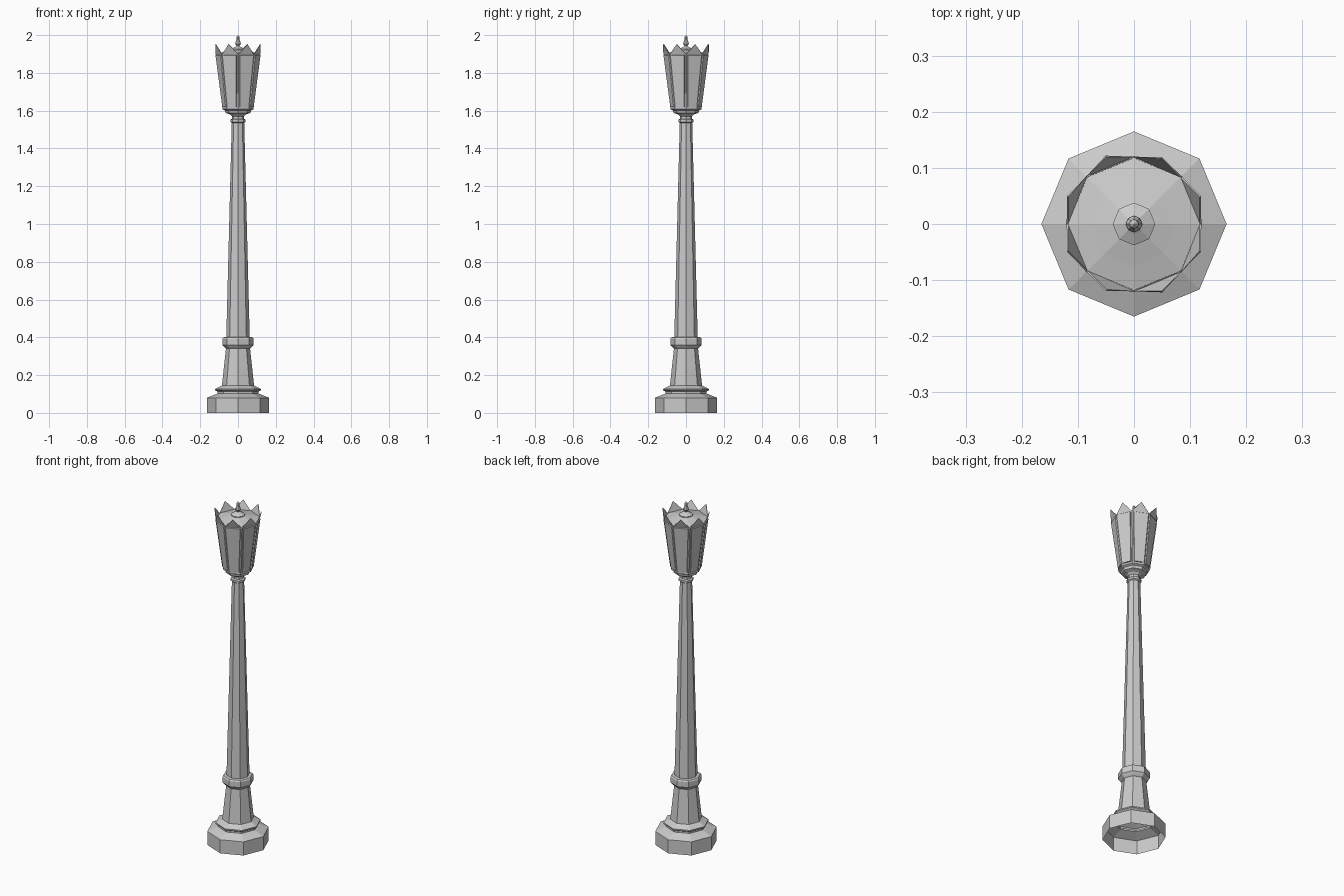
import bpy, bmesh
from math import cos, sin, pi

if "Cube" in bpy.data.objects:
    bpy.data.objects.remove(bpy.data.objects["Cube"])

N = 8


def finish(name, bm):
    bmesh.ops.recalc_face_normals(bm, faces=bm.faces)
    mesh = bpy.data.meshes.new(name)
    bm.to_mesh(mesh)
    bm.free()
    obj = bpy.data.objects.new(name, mesh)
    bpy.context.collection.objects.link(obj)
    return obj


def ring(bm, r, z, shift=0.0):
    return [bm.verts.new((r * cos(2 * pi * (i + shift) / N),
                          r * sin(2 * pi * (i + shift) / N), z)) for i in range(N)]


def lathe(name, profile):
    """Eight-sided open shell turned around z from (radius, height) points."""
    bm = bmesh.new()
    rings = [ring(bm, r, z) for r, z in profile]
    for a, b in zip(rings, rings[1:]):
        for i in range(N):
            j = (i + 1) % N
            bm.faces.new((a[i], a[j], b[j], b[i]))
    bmesh.ops.remove_doubles(bm, verts=bm.verts, dist=0.0001)
    return finish(name, bm)


# Hollow stepped foot
lathe("base", [(.165, 0), (.165, .08), (.108, .103), (.108, .112), (.121, .12),
               (.121, .127), (.085, .145)])

# Lower pedestal with its collar
lathe("pedestal", [(.085, .145), (.064, .34), (.07, .345), (.083, .36),
                   (.083, .392), (.078, .4), (.062, .402)])

# Tapered shaft and neck rings
lathe("shaft", [(.062, .402), (.033, 1.535), (.04, 1.54), (.04, 1.552),
                (.032, 1.557), (.032, 1.572), (.04, 1.578)])

# Cup that carries the lantern
lathe("lantern_cup", [(.032, 1.57), (.042, 1.58), (.066, 1.588), (.07, 1.602),
                      (.082, 1.608), (.082, 1.616)])

# Lantern walls with recessed panes
bm = bmesh.new()
low, high = ring(bm, .080, 1.612), ring(bm, .118, 1.902)
for i in range(N):
    j = (i + 1) % N
    bm.faces.new((low[i], low[j], high[j], high[i]))
bmesh.ops.recalc_face_normals(bm, faces=bm.faces)
bmesh.ops.inset_individual(bm, faces=bm.faces[:], thickness=.010, depth=0)
panes = [f for f in bm.faces if all(v not in low and v not in high for v in f.verts)]
bmesh.ops.inset_individual(bm, faces=panes, thickness=.002, depth=-.006)
finish("lantern_walls", bm)

# Pointed crown, one leaf above each pane
bm = bmesh.new()
valley = ring(bm, .120, 1.898)
tips = ring(bm, .129, 1.952, .5)
for i in range(N):
    bm.faces.new((valley[i], valley[(i + 1) % N], tips[i]))
crown = finish("crown", bm)
solid = crown.modifiers.new("thickness", 'SOLIDIFY')
solid.thickness = .003

# Shallow roof inside the crown
lathe("roof", [(.119, 1.9), (.075, 1.911), (.036, 1.922)])

# Finial
lathe("finial", [(.038, 1.918), (.038, 1.926), (.024, 1.933), (.018, 1.936),
                 (.008, 1.942), (.015, 1.953), (.014, 1.96), (.007, 1.978),
                 (.009, 1.984), (.007, 1.992), (0, 2.0)])
